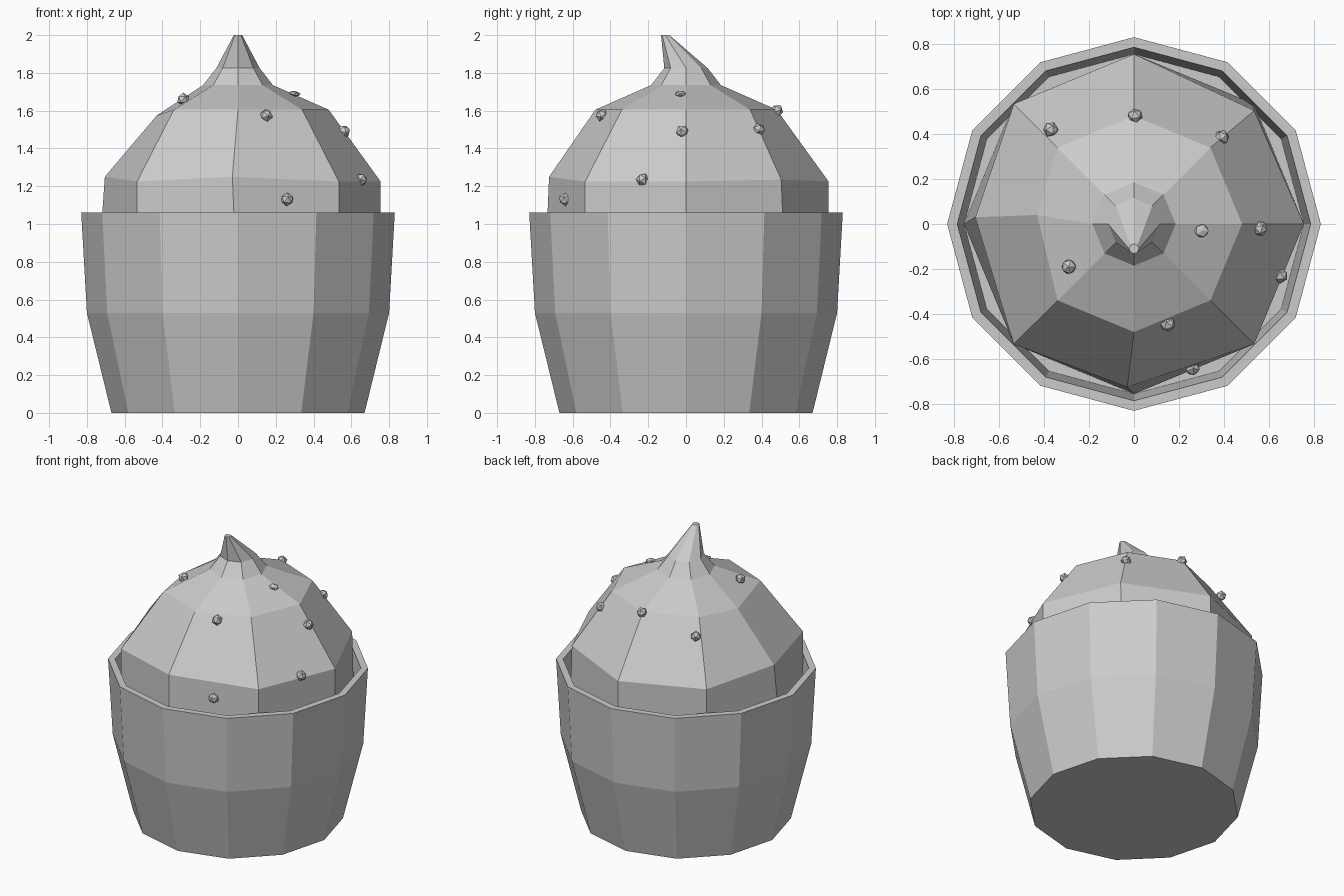
import bpy
import bmesh
from math import sin, cos, pi
from mathutils import Vector

cube = bpy.data.objects.get("Cube")
if cube:
    bpy.data.objects.remove(cube, do_unlink=True)

grey = bpy.data.materials.new("plain grey")
grey.use_nodes = True
grey.diffuse_color = (0.6, 0.6, 0.6, 1)
grey.node_tree.nodes["Principled BSDF"].inputs["Base Color"].default_value = (0.6, 0.6, 0.6, 1)


def finish(bm, name):
    bmesh.ops.recalc_face_normals(bm, faces=bm.faces)
    mesh = bpy.data.meshes.new(name)
    bm.to_mesh(mesh)
    bm.free()
    mesh.materials.append(grey)
    obj = bpy.data.objects.new(name, mesh)
    bpy.context.collection.objects.link(obj)
    return obj


def loft(name, rings, sides, nudges=None):
    """Stack rings of (radius, height, y offset), bridge and cap them."""
    nudges = nudges or {}
    bm = bmesh.new()
    loops = []
    for i, (r, z, dy) in enumerate(rings):
        loop = []
        for k in range(sides):
            a = 2 * pi * k / sides
            p = Vector((r * cos(a), r * sin(a) + dy, z))
            loop.append(bm.verts.new(p + Vector(nudges.get((i, k), (0, 0, 0)))))
        loops.append(loop)
    for low, high in zip(loops, loops[1:]):
        for k in range(sides):
            n = (k + 1) % sides
            bm.faces.new((low[k], low[n], high[n], high[k]))
    bm.faces.new(loops[0][::-1])
    bm.faces.new(loops[-1])
    return finish(bm, name)


# Twelve-sided cup: outer wall, rim, inner wall and inner floor
loft("cup", [(0.67, 0, 0), (0.80, 0.53, 0), (0.83, 1.06, 0),
             (0.785, 1.06, 0), (0.755, 0.53, 0)], 12)

# Eight-sided frosting with slight dents and a tip leaning forward
loft("frosting", [(0.755, 0.54, 0), (0.755, 1.225, 0), (0.48, 1.605, 0),
                  (0.185, 1.735, 0), (0.115, 1.825, 0), (0.022, 2.0, -0.11)], 8,
     {(1, 1): (0, -0.03, 0.01), (1, 4): (0.05, 0.03, 0.025),
      (1, 6): (-0.03, 0.03, 0.025), (2, 4): (0.05, 0.04, -0.03)})

# Small faceted sprinkles scattered over the frosting
spots = [(-0.29, -0.19, 1.66), (0.15, -0.445, 1.575), (0.30, -0.03, 1.69),
         (0.56, -0.02, 1.49), (0.65, -0.23, 1.235), (0.26, -0.64, 1.13),
         (0.39, 0.385, 1.50), (0.005, 0.48, 1.60), (-0.37, 0.42, 1.51)]
for i, spot in enumerate(spots):
    bm = bmesh.new()
    bmesh.ops.create_icosphere(bm, subdivisions=1, radius=0.035)
    sprinkle = finish(bm, f"sprinkle_{i + 1}")
    sprinkle.location = spot
    sprinkle.rotation_euler = (0.4 * i, 0.7 * i, 0)
    if i == 2:
        sprinkle.rotation_euler = (0, 0.2, 0)
        sprinkle.scale = (1, 0.9, 0.45)
